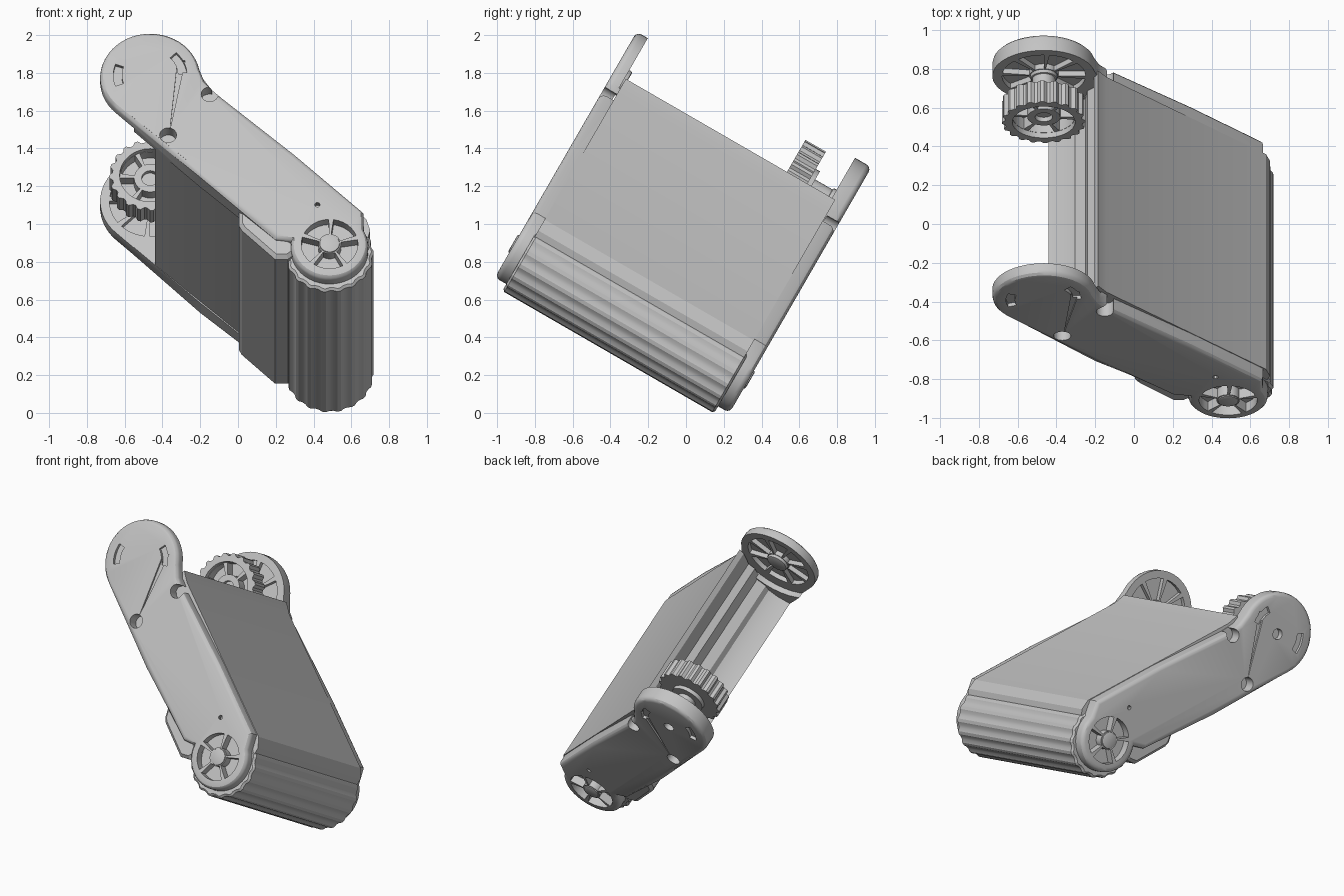
import bpy, bmesh
from math import sin, cos, radians

if "Cube" in bpy.data.objects:
    bpy.data.objects.remove(bpy.data.objects["Cube"])

grey = bpy.data.materials.new("plain grey")
grey.use_nodes = True
GREY = (0.55, 0.55, 0.55, 1)
grey.diffuse_color = GREY
grey.node_tree.nodes["Principled BSDF"].inputs["Base Color"].default_value = GREY

TILT = radians(60)       # the whole arm leans about x
UP = (-0.465, 1.352)     # pivot at the raised end
LOW = (0.485, 0.305)     # pivot at the roller end
HUB = (0.485, 0.32)      # centre of the plates' lower hubs
OUTER, MID = 1.235, 0.5175


def arc(c, r, a0, a1, n):
    """Points on an arc, angles in degrees."""
    angles = [radians(a0 + (a1 - a0) * i / n) for i in range(n + 1)]
    return [(c[0] + r * cos(a), c[1] + r * sin(a)) for a in angles]


def circle(c, r, n=32):
    return arc(c, r, 0, 360, n)[:-1]


def sector(c, r0, r1, a0, a1):
    return arc(c, r1, a0, a1, 6) + arc(c, r0, a1, a0, 6)


def toothed(c, r0, r1, teeth, steps):
    """Outline that alternates between two radii."""
    n = teeth * steps
    pts = []
    for i in range(n):
        r = r1 if i % steps < steps / 2 else r0
        a = radians(360 * i / n)
        pts.append((c[0] + r * cos(a), c[1] + r * sin(a)))
    return pts


def prism(name, outline, a, b, round_ends=(), size=0.05, segments=3):
    """Extrude an outline along the pivot axis; optionally round its ends."""
    lo, hi = min(a, b), max(a, b)
    bm = bmesh.new()
    face = bm.faces.new([bm.verts.new((x, y, lo)) for x, y in outline])
    ext = bmesh.ops.extrude_face_region(bm, geom=[face])
    for v in ext["geom"]:
        if isinstance(v, bmesh.types.BMVert):
            v.co.z = hi
    for end in round_ends:
        edges = [e for e in bm.edges
                 if all(abs(v.co.z - end) < 1e-4 for v in e.verts)]
        bmesh.ops.bevel(bm, geom=edges, offset=size, segments=segments,
                        profile=0.5, affect='EDGES', clamp_overlap=True)
    bmesh.ops.recalc_face_normals(bm, faces=bm.faces)
    mesh = bpy.data.meshes.new(name)
    bm.to_mesh(mesh)
    bm.free()
    mesh.materials.append(grey)
    ob = bpy.data.objects.new(name, mesh)
    ob.rotation_euler = (TILT, 0, 0)
    bpy.context.collection.objects.link(ob)
    return ob


def activate(ob):
    bpy.ops.object.select_all(action='DESELECT')
    ob.select_set(True)
    bpy.context.view_layer.objects.active = ob


def cut(ob, outline, a, b):
    """Remove a prism from an object."""
    tool = prism("cutter", outline, a, b)
    tool.hide_render = True
    bpy.context.view_layer.update()
    mod = ob.modifiers.new("cut", 'BOOLEAN')
    mod.operation, mod.solver, mod.object = 'DIFFERENCE', 'EXACT', tool
    activate(ob)
    bpy.ops.object.modifier_apply(modifier=mod.name)
    bpy.data.objects.remove(tool)


def smooth(ob, angle=30):
    activate(ob)
    bpy.ops.object.shade_smooth_by_angle(angle=radians(angle))


# Side plates: S-shaped outline, rounded outside, pocketed at both ends
plate_outline = (arc(UP, 0.265, 227, 10, 30)
                 + [(-0.175, 1.32), (-0.11, 1.245), (0.3, 0.875), (0.665, 0.52)]
                 + arc(HUB, 0.205, 28, -188, 26)
                 + [(0.2, 0.36), (-0.2, 0.727)])
for name, side, head in (("front", 1, 0.068), ("back", -1, 0.1)):
    def at(depth):
        return MID + side * (OUTER - MID - depth)

    plate = prism(name + "_side_plate", plate_outline, at(0), at(0.105),
                  [at(0)], 0.06)
    # thinner raised end
    cut(plate, circle(UP, 0.3), at(head), at(0.15))
    # spoked hub pocket at the roller end
    for k in range(5):
        a = 72 * k + 20
        cut(plate, sector(HUB, 0.06, 0.15, a, a + 62), at(-0.02), at(0.055))
    # ribbed dish inside the raised end
    for k in range(8):
        a = 45 * k
        cut(plate, sector(UP, 0.075, 0.215, a, a + 37), at(head - 0.03), at(0.15))
    # outer slots and crease at the raised end
    for a in (160, 5):
        cut(plate, sector(UP, 0.15, 0.195, a, a + 40), at(-0.02), at(0.02))
    cut(plate, [(-0.32, 1.44), (-0.28, 1.44), (-0.36, 1.02)], at(-0.02), at(0.012))
    # screw holes
    for c in ((-0.15, 1.235), (-0.37, 0.985)):
        cut(plate, circle(c, 0.045, 16), at(-0.02), at(0.075))
    cut(plate, circle((0.42, 0.56), 0.014, 10), at(-0.02), at(0.03))
    if side < 0:
        cut(plate, circle(UP, 0.035, 16), at(-0.02), at(0.04))
    smooth(plate)
    # raised boss inside the dish
    boss = prism(name + "_pivot_boss", circle(UP, 0.07, 24), at(0.05),
                 at(head + 0.02), [at(head + 0.02)], 0.01, 2)
    smooth(boss)
    # hub pin at the roller end
    pin = prism(name + "_hub_pin", circle(HUB, 0.055, 24), at(0.06), at(-0.008),
                [at(-0.008)], 0.01, 2)
    smooth(pin)

# Body between the plates, with a stepped hollow at the raised end
body_outline = [(-0.44, 0.96), (-0.36, 1.0), (-0.31, 1.045), (-0.3, 1.085),
                (-0.25, 1.13), (-0.24, 1.2), (-0.205, 1.235), (-0.205, 1.34),
                (-0.185, 1.372), (-0.14, 1.305), (0.68, 0.512), (0.7, 0.445),
                (0.66, 0.3), (0.5, 0.2), (0.27, 0.3)]
body = prism("belt_body", body_outline, -0.12, 1.16)
smooth(body, 25)

# Ridged roller
roller = prism("ridged_roller", toothed(LOW, 0.224, 0.233, 18, 4), -0.13, 1.165,
               [-0.13, 1.165], 0.012, 1)
smooth(roller, 20)

# Stepped box on the underside
prism("underside_box", [(0.005, 0.56), (0.005, 0.46), (0.02, 0.43), (0.195, 0.255),
                        (0.265, 0.255), (0.34, 0.32)], -0.15, 1.205,
      [-0.15, 1.205], 0.02, 1)

# Drive gear: toothed rim, recessed web with hub and spokes
gear = prism("drive_gear", toothed(UP, 0.2, 0.216, 20, 4), 0.05, 0.175)
for k in range(6):
    a = 60 * k
    cut(gear, sector(UP, 0.085, 0.16, a, a + 50), 0.08, 0.2)
cut(gear, circle(UP, 0.162), 0.145, 0.2)
cut(gear, circle(UP, 0.045, 20), 0.08, 0.2)
smooth(gear, 25)

# Shaft and collar carrying the gear
shaft = prism("gear_shaft", circle(UP, 0.06, 24), -0.13, 0.12)
smooth(shaft)
collar = prism("shaft_collar", circle(UP, 0.11, 24), 0.025, 0.055)
smooth(collar)
